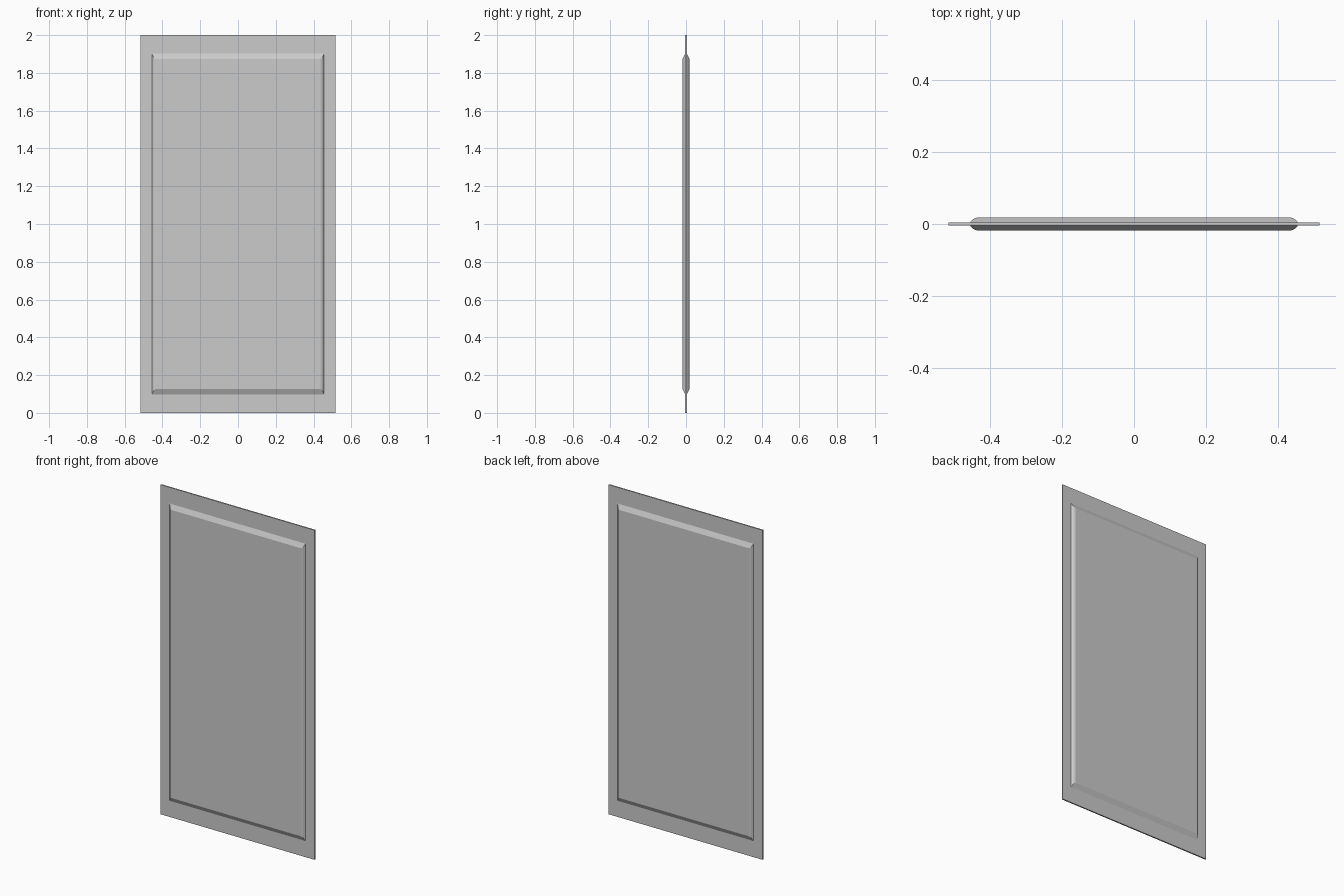
import bpy
import bmesh

cube = bpy.data.objects.get("Cube")
if cube:
    bpy.data.objects.remove(cube, do_unlink=True)

# Single grey finish
grey = bpy.data.materials.new("light_grey")
grey.use_nodes = True
colour = (0.6, 0.6, 0.6, 1)
grey.diffuse_color = colour
grey.node_tree.nodes["Principled BSDF"].inputs["Base Color"].default_value = colour

HEIGHT = 2.0


def lofted_panel(name, rings):
    """Loft rectangles (half width, half height, y) and cap both ends."""
    bm = bmesh.new()
    loops = []
    for hx, hz, y in rings:
        corners = ((-hx, -hz), (hx, -hz), (hx, hz), (-hx, hz))
        loops.append([bm.verts.new((x, y, z + HEIGHT / 2)) for x, z in corners])
    for a, b in zip(loops, loops[1:]):
        for i in range(4):
            j = (i + 1) % 4
            bm.faces.new((a[i], a[j], b[j], b[i]))
    bm.faces.new(loops[0])
    bm.faces.new(loops[-1])
    bmesh.ops.recalc_face_normals(bm, faces=bm.faces)
    mesh = bpy.data.meshes.new(name)
    bm.to_mesh(mesh)
    bm.free()
    mesh.materials.append(grey)
    obj = bpy.data.objects.new(name, mesh)
    bpy.context.collection.objects.link(obj)
    return obj


# Thin backing sheet
lofted_panel("backing_sheet", [(0.516, 1.0, -0.004), (0.516, 1.0, 0.004)])

# Raised centre with bevelled rim, mirrored front and back
rim = [(0.437, 0.874, 0.018), (0.447, 0.882, 0.014), (0.456, 0.902, 0.004)]
front = [(hx, hz, -y) for hx, hz, y in rim]
lofted_panel("raised_panel", front + rim[::-1])
